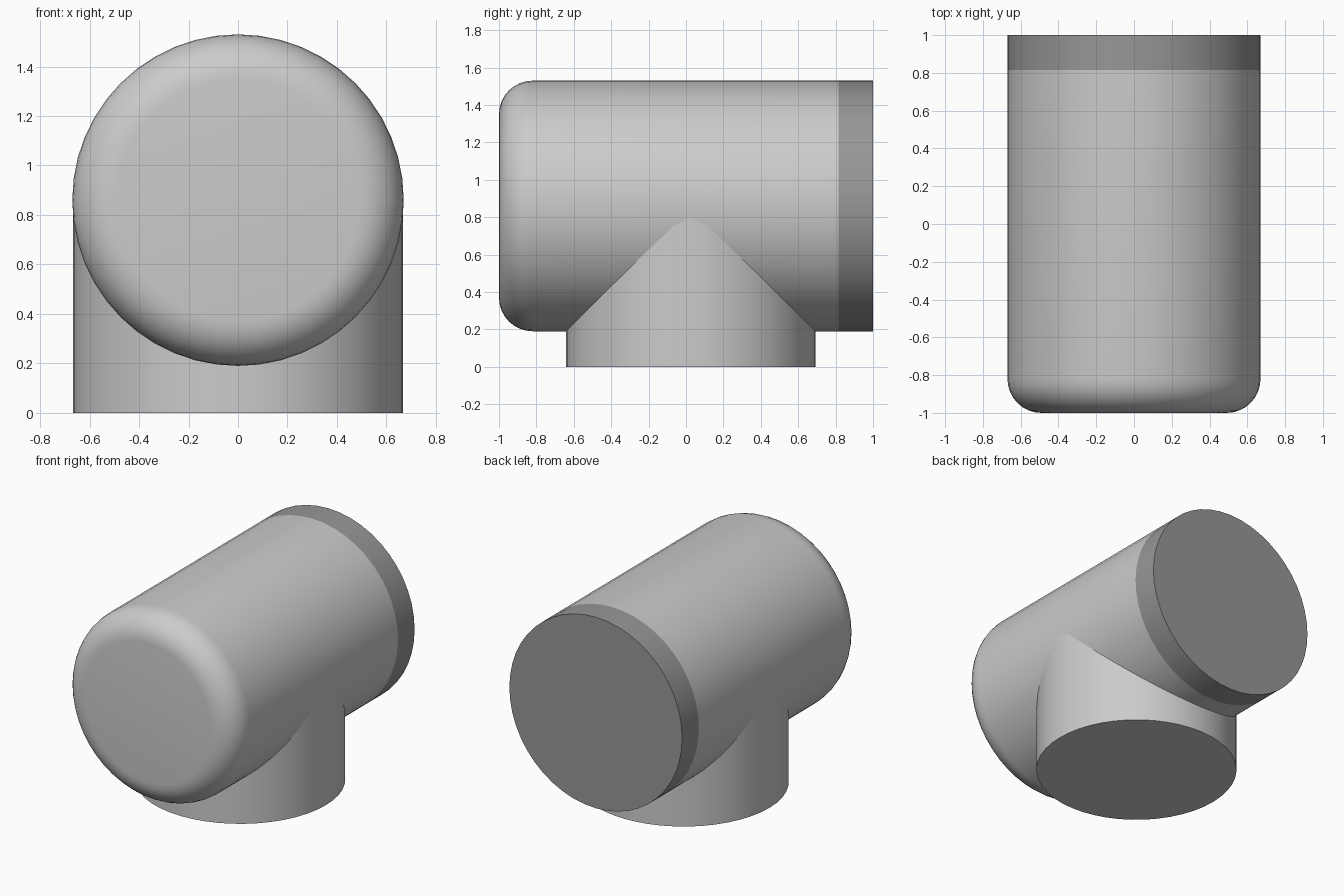
import bpy, bmesh, math
from mathutils import Matrix

cube = bpy.data.objects.get("Cube")
if cube:
    bpy.data.objects.remove(cube, do_unlink=True)

SIDES = 48
RADIUS = 0.67
AXIS_Z = 0.86


def material(name, value):
    mat = bpy.data.materials.new(name)
    mat.use_nodes = True
    colour = (value, value, value, 1)
    mat.diffuse_color = colour
    mat.node_tree.nodes["Principled BSDF"].inputs["Base Color"].default_value = colour
    return mat


def lathe(name, profile, mat, placement):
    """Spin (radius, height) points about local z and close both ends."""
    bm = bmesh.new()
    rings = []
    for r, h in profile:
        angles = [2 * math.pi * i / SIDES for i in range(SIDES)]
        rings.append([bm.verts.new((r * math.cos(a), r * math.sin(a), h)) for a in angles])
    for low, high in zip(rings, rings[1:]):
        for i in range(SIDES):
            j = (i + 1) % SIDES
            bm.faces.new((low[i], low[j], high[j], high[i]))
    bm.faces.new(rings[0][::-1])
    bm.faces.new(rings[-1])
    bm.transform(placement)
    mesh = bpy.data.meshes.new(name)
    bm.to_mesh(mesh)
    bm.free()
    mesh.materials.append(mat)
    obj = bpy.data.objects.new(name, mesh)
    bpy.context.collection.objects.link(obj)
    bpy.ops.object.select_all(action="DESELECT")
    obj.select_set(True)
    bpy.context.view_layer.objects.active = obj
    bpy.ops.object.shade_smooth_by_angle(angle=math.radians(35))
    return obj


light = material("light grey", 0.6)
dark = material("dark grey", 0.31)

# Local z becomes +y for the horizontal parts
along_y = Matrix.Translation((0, 0, AXIS_Z)) @ Matrix.Rotation(-math.pi / 2, 4, "X")

# Horizontal barrel with a rounded front rim
FILLET = 0.18
rim = []
for step in range(9):
    a = math.pi / 2 * step / 8
    rim.append((RADIUS - FILLET + FILLET * math.sin(a), -1 + FILLET * (1 - math.cos(a))))
lathe("barrel", rim + [(RADIUS, 0.815)], light, along_y)

# Darker band and cap closing the back end
lathe("back_cap", [(RADIUS, 0.815), (RADIUS, 1)], dark, along_y)

# Upright stem meeting the barrel at its axis
lathe("stem", [(RADIUS - 0.003, 0), (RADIUS - 0.003, AXIS_Z)], light,
      Matrix.Translation((0, 0.025, 0)))
